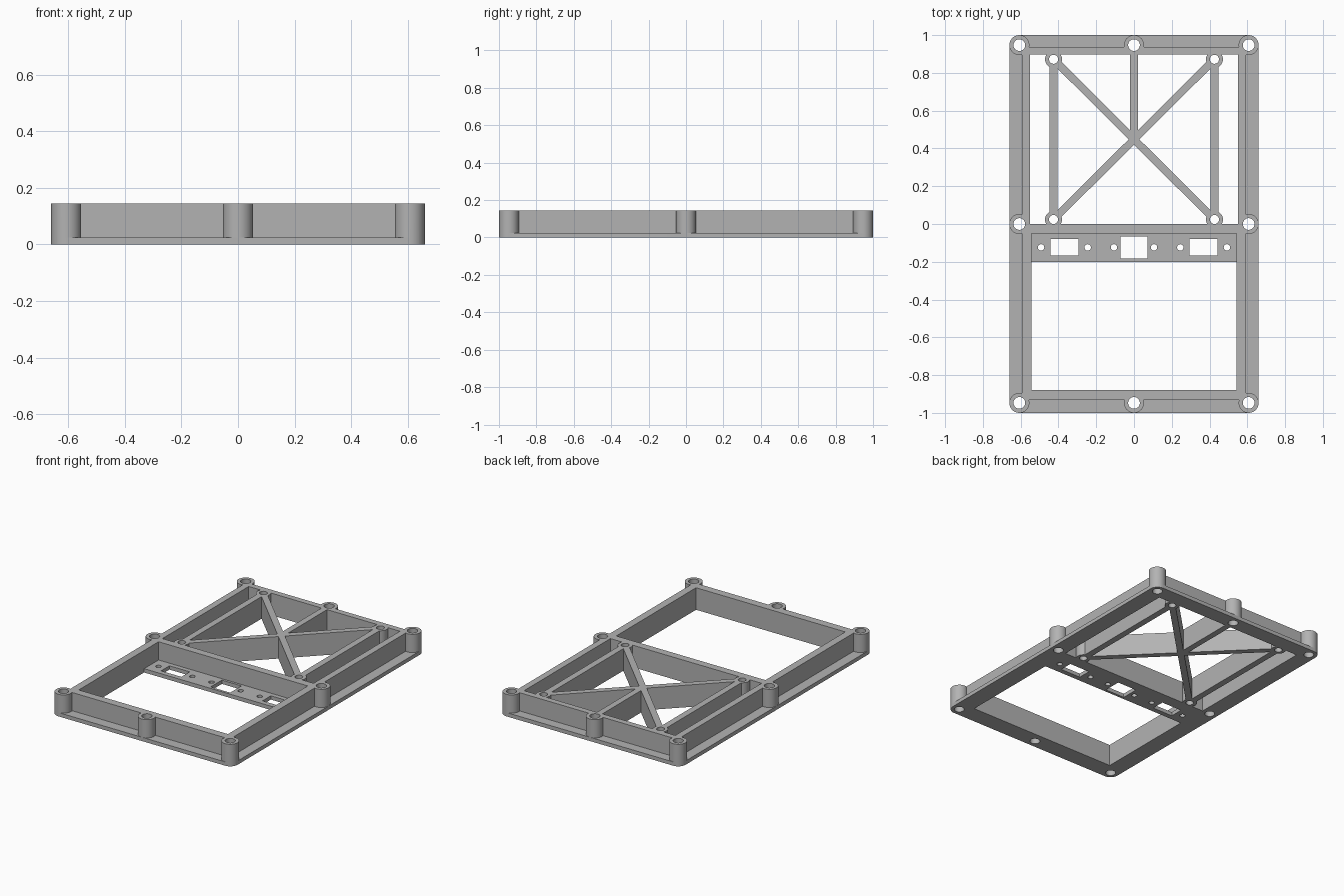
import bpy, math
from mathutils import Vector

cube = bpy.data.objects.get("Cube")
if cube:
    bpy.data.objects.remove(cube, do_unlink=True)

HEIGHT, BASE = 0.145, 0.025
BOSS_X, BOSS_Y, BOSS_R = 0.607, 0.947, 0.053
MOUNT_X, MOUNT_LOW, MOUNT_HIGH = 0.426, 0.024, 0.872

grey = bpy.data.materials.new("plain grey")
grey.use_nodes = True
grey.diffuse_color = (0.45, 0.45, 0.45, 1)
grey.node_tree.nodes["Principled BSDF"].inputs["Base Color"].default_value = grey.diffuse_color


def box(name, x0, x1, y0, y1, z0=0.0, z1=HEIGHT):
    bpy.ops.mesh.primitive_cube_add(size=1, location=((x0 + x1) / 2, (y0 + y1) / 2, (z0 + z1) / 2))
    ob = bpy.context.object
    ob.name = name
    ob.scale = (x1 - x0, y1 - y0, z1 - z0)
    bpy.ops.object.transform_apply(location=True, rotation=True, scale=True)
    ob.data.materials.append(grey)
    return ob


def rod(name, x, y, r, z0=0.0, z1=HEIGHT, sides=48):
    bpy.ops.mesh.primitive_cylinder_add(vertices=sides, radius=r, depth=z1 - z0,
                                        location=(x, y, (z0 + z1) / 2))
    ob = bpy.context.object
    ob.name = name
    ob.data.materials.append(grey)
    return ob


def rib(name, start, end, width):
    """Upright full-height bar between two plan points."""
    a, b = Vector(start), Vector(end)
    d = b - a
    ob = box(name, -d.length / 2, d.length / 2, -width / 2, width / 2)
    ob.location = ((a.x + b.x) / 2, (a.y + b.y) / 2, 0)
    ob.rotation_euler.z = math.atan2(d.y, d.x)
    return ob


def combine(target, tool, operation):
    tool.hide_render = True
    bpy.context.view_layer.objects.active = target
    mod = target.modifiers.new(operation.lower(), 'BOOLEAN')
    mod.operation, mod.object, mod.solver = operation, tool, 'EXACT'
    bpy.ops.object.modifier_apply(modifier=mod.name)
    bpy.data.objects.remove(tool, do_unlink=True)


def through(name, x0, x1, y0, y1):
    return box(name, x0, x1, y0, y1, -0.1, 0.3)


# Flat base with rounded corners
frame = box("frame", -0.66, 0.66, -1, 1, 0, BASE)
bevel = frame.modifiers.new("round_corners", 'BEVEL')
bevel.limit_method, bevel.width, bevel.segments = 'WEIGHT', BOSS_R, 12
weights = frame.data.attributes.new("bevel_weight_edge", 'FLOAT', 'EDGE')
for edge in frame.data.edges:
    p, q = (frame.data.vertices[i].co for i in edge.vertices)
    weights.data[edge.index].value = 1.0 if abs(p.z - q.z) > BASE / 2 else 0.0
bpy.ops.object.modifier_apply(modifier=bevel.name)

# Perimeter wall block, then bosses
combine(frame, box("wall", -0.593, 0.593, -0.932, 0.936), 'UNION')
boss_spots = [(x, y) for x in (-BOSS_X, 0, BOSS_X) for y in (-BOSS_Y, 0, BOSS_Y) if x or y]
for x, y in boss_spots:
    combine(frame, rod("boss", x, y, BOSS_R), 'UNION')

# Rear and front openings, and the pocket above the panel strip
combine(frame, through("rear_opening", -0.55, 0.55, 0, 0.897), 'DIFFERENCE')
combine(frame, through("front_opening", -0.543, 0.543, -0.88, -0.2), 'DIFFERENCE')
combine(frame, box("strip_pocket", -0.543, 0.543, -0.21, -0.05, BASE, 0.3), 'DIFFERENCE')

# Ribs across the rear bay
mounts = [(x, y) for x in (-MOUNT_X, MOUNT_X) for y in (MOUNT_LOW, MOUNT_HIGH)]
middle = (0, (MOUNT_LOW + MOUNT_HIGH) / 2)
combine(frame, rib("diagonal_rib", mounts[0], mounts[3], 0.04), 'UNION')
combine(frame, rib("diagonal_rib", mounts[1], mounts[2], 0.04), 'UNION')
combine(frame, rib("centre_rib", middle, (0, 0.91), 0.04), 'UNION')
for s in (-1, 1):
    combine(frame, rib("side_rib", (s * MOUNT_X, -0.02), (s * MOUNT_X, 0.91), 0.042), 'UNION')
for x, y in mounts:
    combine(frame, rod("mount", x, y, 0.045), 'UNION')

# Screw holes
holes = [(x, y, 0.031) for x, y in boss_spots] + [(x, y, 0.024) for x, y in mounts]
holes += [(s * x, -0.124, 0.017) for s in (-1, 1) for x in (0.106, 0.245, 0.492)]
for x, y, r in holes:
    combine(frame, rod("hole", x, y, r, -0.1, 0.3, 32), 'DIFFERENCE')

# Rectangular cut-outs in the panel strip
combine(frame, through("centre_slot", -0.071, 0.071, -0.183, -0.066), 'DIFFERENCE')
for x in (-0.369, 0.369):
    combine(frame, through("side_slot", x - 0.074, x + 0.074, -0.167, -0.08), 'DIFFERENCE')

# One material, smooth curves, sharp corners
frame.data.materials.clear()
frame.data.materials.append(grey)
bpy.ops.object.select_all(action='DESELECT')
frame.select_set(True)
bpy.context.view_layer.objects.active = frame
bpy.ops.object.shade_smooth_by_angle(angle=math.radians(30))
